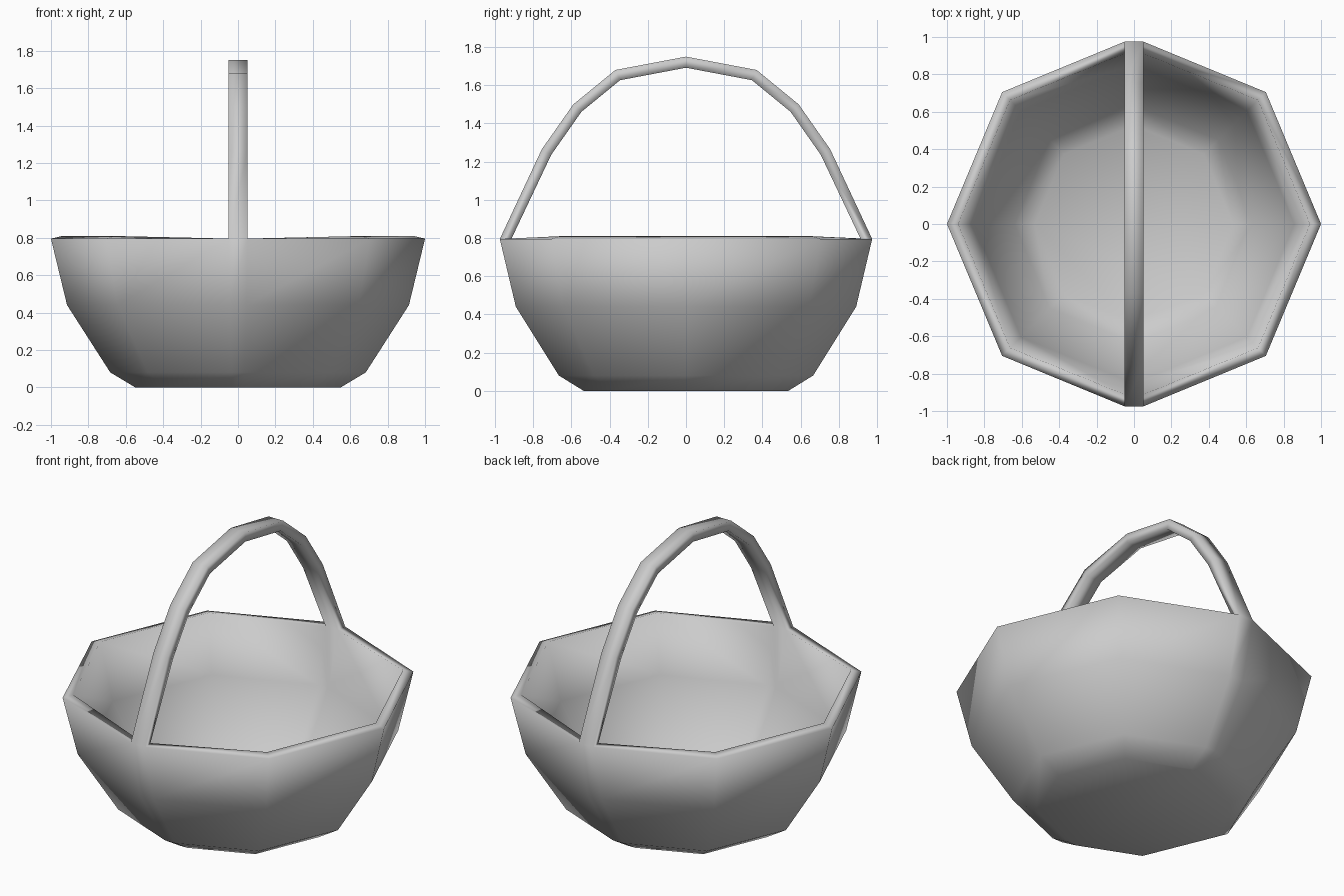
import bpy, bmesh

if "Cube" in bpy.data.objects:
    bpy.data.objects.remove(bpy.data.objects["Cube"])

bm = bmesh.new()

# Rim outline, counter-clockwise, with short edges front and back for the handle
outline = [(-0.05, -0.975), (0.05, -0.975), (0.705, -0.705), (1, 0), (0.705, 0.705),
           (0.05, 0.975), (-0.05, 0.975), (-0.705, 0.705), (-1, 0), (-0.705, -0.705)]

# Bowl wall: the outline scaled at each height
rings = []
for scale, z in [(0.55, 0.0), (0.683, 0.08), (0.914, 0.44), (1.0, 0.795)]:
    rings.append([bm.verts.new((x * scale, y * scale, z)) for x, y in outline])
n = len(outline)
for low, high in zip(rings, rings[1:]):
    for i in range(n):
        j = (i + 1) % n
        bm.faces.new((low[i], low[j], high[j], high[i]))

# Flat floor
bm.faces.new(list(reversed(rings[0])))

# Arched handle: a strip from the front rim edge to the back rim edge
half = [(0.755, 1.265), (0.59, 1.5), (0.37, 1.68)]
path = [(-y, z) for y, z in half] + [(0, 1.75)] + half[::-1]
rim = rings[-1]
strip = [(rim[0], rim[1])]
strip += [(bm.verts.new((-0.05, y, z)), bm.verts.new((0.05, y, z))) for y, z in path]
strip.append((rim[6], rim[5]))
for (l0, r0), (l1, r1) in zip(strip, strip[1:]):
    bm.faces.new((l0, r0, r1, l1))

for f in bm.faces:
    f.smooth = True
mesh = bpy.data.meshes.new("basket")
bm.to_mesh(mesh)
bm.free()
basket = bpy.data.objects.new("basket", mesh)
bpy.context.collection.objects.link(basket)

# Wall thickness, grown inward
solid = basket.modifiers.new("thickness", 'SOLIDIFY')
solid.thickness = 0.057
solid.offset = -1
solid.use_even_offset = True
